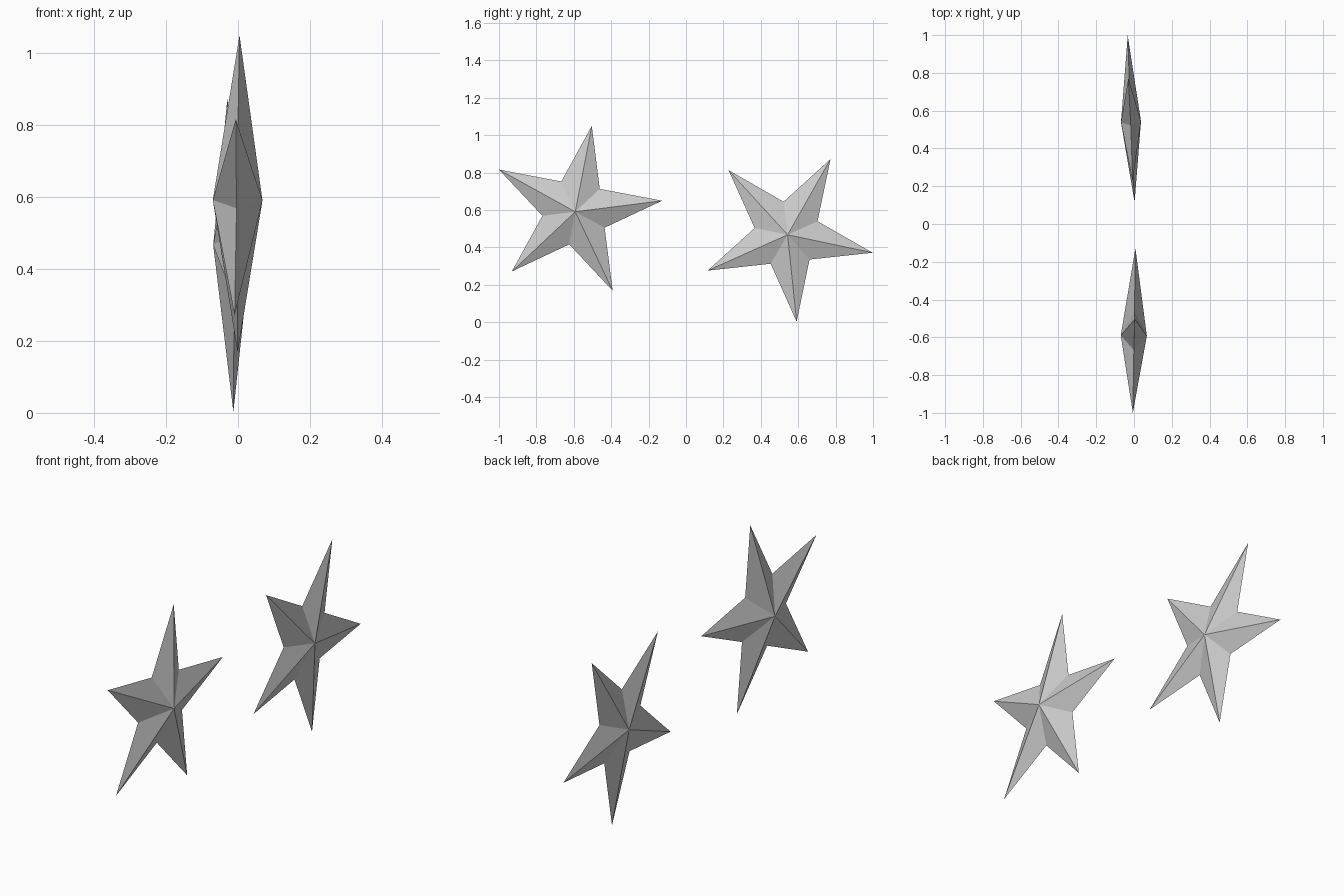
import bpy
import bmesh
from math import cos, sin, radians
from mathutils import Vector

cube = bpy.data.objects.get("Cube")
if cube:
    bpy.data.objects.remove(cube, do_unlink=True)

# Single matte grey
grey = bpy.data.materials.new("light_grey")
grey.use_nodes = True
colour = (0.6, 0.6, 0.6, 1)
grey.diffuse_color = colour
grey.node_tree.nodes["Principled BSDF"].inputs["Base Color"].default_value = colour

TIP, NOTCH, POINTS = 0.467, 0.178, 5


def make_star(name, centre, phase, half_depth, facing):
    """Faceted star: a ten-point rim joined to a raised apex on each side."""
    bm = bmesh.new()
    count = POINTS * 2
    rim = []
    for i in range(count):
        angle = radians(phase + i * 360 / count)
        radius = NOTCH if i % 2 else TIP
        rim.append(bm.verts.new((0, radius * cos(angle), radius * sin(angle))))
    right_apex = bm.verts.new((half_depth, 0, 0))
    left_apex = bm.verts.new((-half_depth, 0, 0))
    for i in range(count):
        a, b = rim[i], rim[(i + 1) % count]
        bm.faces.new((a, b, right_apex))
        bm.faces.new((b, a, left_apex))
    bmesh.ops.recalc_face_normals(bm, faces=bm.faces)

    mesh = bpy.data.meshes.new(name)
    bm.to_mesh(mesh)
    bm.free()
    mesh.materials.append(grey)
    star = bpy.data.objects.new(name, mesh)
    bpy.context.collection.objects.link(star)
    # Lean the star slightly so its flat side looks along "facing"
    star.rotation_mode = "QUATERNION"
    star.rotation_quaternion = Vector((1, 0, 0)).rotation_difference(Vector(facing))
    star.location = centre


make_star("front_star", (-0.001, -0.591, 0.591), 7.2, 0.069, (1, -0.017, -0.008))
make_star("back_star", (-0.016, 0.541, 0.467), 60.2, 0.053, (1, 0.04, 0.011))
